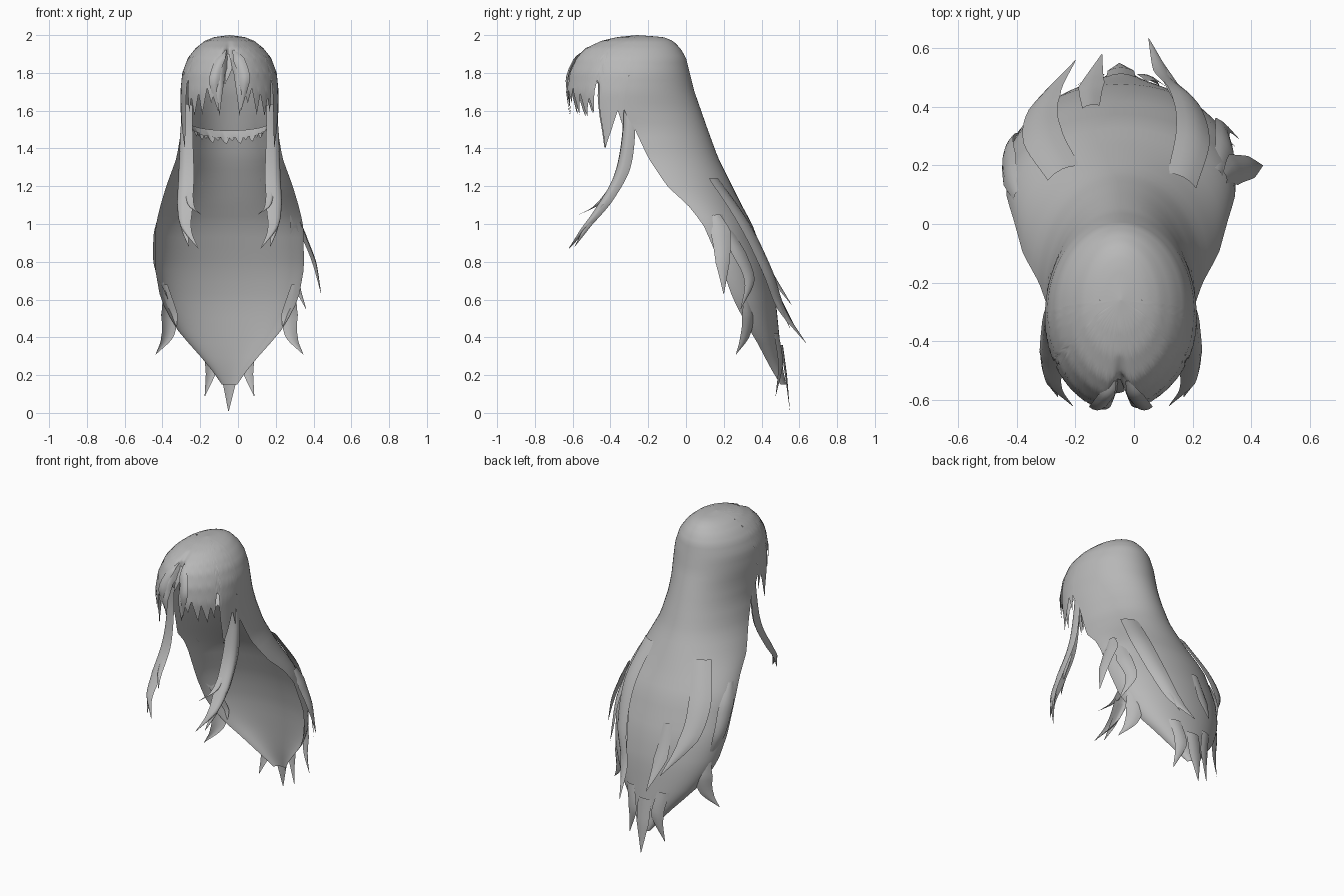
import bpy, bmesh, math
from mathutils import Vector

cube = bpy.data.objects.get("Cube")
if cube:
    bpy.data.objects.remove(cube, do_unlink=True)

CX = -0.045  # hair centre line

hair_grey = bpy.data.materials.new("hair_grey")
hair_grey.use_nodes = True
COLOUR = (0.48, 0.48, 0.48, 1)
hair_grey.diffuse_color = COLOUR
hair_grey.node_tree.nodes["Principled BSDF"].inputs["Base Color"].default_value = COLOUR

# height, half width, side y, front y, back y of the hair
SECTIONS = [
    (2.0, 0, -.26, -.26, -.26), (1.99, .08, -.26, -.36, -.12),
    (1.97, .13, -.27, -.45, -.07), (1.93, .18, -.28, -.54, -.03),
    (1.88, .22, -.29, -.59, 0), (1.8, .25, -.3, -.63, .02),
    (1.7, .26, -.32, -.645, .045), (1.6, .258, -.33, -.63, .08),
    (1.5, .255, -.27, -.6, .115), (1.35, .28, -.2, -.57, .17),
    (1.2, .335, -.1, -.5, .245), (1.1, .365, .01, -.5, .295),
    (1.0, .39, .09, -.5, .35), (.77, .395, .19, -.5, .435),
    (.6, .365, .25, -.5, .475), (.45, .285, .33, -.5, .49),
    (.35, .2, .39, -.5, .5), (.25, .11, .44, -.5, .51), (.15, .04, .5, -.5, .53)]

# angle from the front, height of the jagged fringe edge
FRINGE = [(0, 1.87), (5, 1.8), (12, 1.57), (16, 1.72), (22, 1.64), (27, 1.72),
          (34, 1.58), (39, 1.69), (46, 1.57), (51, 1.67), (56, 1.59), (59, 1.76),
          (62, 1.74), (66, 1.4), (76, 1.5), (84, 1.6), (90, 1.5)]


def lookup(table, key):
    """Linear interpolation in a table sorted by its first column."""
    for a, b in zip(table, table[1:]):
        if min(a[0], b[0]) <= key <= max(a[0], b[0]):
            t = (key - a[0]) / (b[0] - a[0])
            return [p + (q - p) * t for p, q in zip(a, b)][1:]
    return list(table[-1][1:])


def make_grid(name, rows):
    """Smooth surface through rows of points."""
    n = len(rows[0])
    bm = bmesh.new()
    verts = [[bm.verts.new(p) for p in r] for r in rows]
    for low, high in zip(verts, verts[1:]):
        for j in range(n - 1):
            bm.faces.new((low[j], low[j + 1], high[j + 1], high[j]))
    bmesh.ops.remove_doubles(bm, verts=bm.verts, dist=1e-5)
    mesh = bpy.data.meshes.new(name)
    bm.to_mesh(mesh)
    bm.free()
    mesh.materials.append(hair_grey)
    mesh.shade_smooth()
    bpy.context.collection.objects.link(bpy.data.objects.new(name, mesh))


def cap_point(deg, u):
    a = math.radians(deg)
    bottom = lookup(FRINGE, abs(deg))[0]
    z = 2 - (2 - bottom) * u ** 2
    w, side, front, _ = lookup(SECTIONS, z)
    if z < 1.6:
        w, side = .258, -.33
    # parting groove over the forehead, and a slightly flatter left side
    groove = .19 * math.exp(-(deg / 7) ** 2) * min(1, max(0, (1.98 - z) / .08))
    flat = .03 * max(0, math.sin(a)) * min(1, max(0, (1.97 - z) / .2)) * math.cos(a)
    depth = (side - front) * (1 - groove) - flat
    return (CX + w * math.sin(a), side - depth * math.cos(a), z)


def mane_point(deg, z, lift=0):
    """Point on the mane at an angle from the back, lifted off the surface."""
    a = math.radians(deg)
    w, side, _, back = lookup(SECTIONS, z)
    p = Vector((CX - w * math.sin(a), side + (back - side) * math.cos(a), z))
    return p + mane_normal(deg) * lift


def mane_normal(deg):
    a = math.radians(deg)
    return Vector((-.25 * math.sin(a), .39 * math.cos(a), 0)).normalized()


# Crown with fringe, and the long mane behind it
make_grid("fringe_cap", [[cap_point(d, i / 24) for d in range(-90, 91)] for i in range(25)])
make_grid("mane", [[mane_point(d, 2 - 1.85 * (i / 50) ** 2) for d in range(-90, 91, 5)]
                   for i in range(51)])


def lock(name, points, widths, across, bulge=(0, 0, 0), steps=6):
    """Tapered ribbon of hair along a smooth path."""
    pts = [Vector(p) for p in points]
    pts = [2 * pts[0] - pts[1]] + pts + [2 * pts[-1] - pts[-2]]
    across, bulge = Vector(across).normalized(), Vector(bulge)
    rows = []
    for k in range(len(points) - 1):
        p0, p1, p2, p3 = pts[k:k + 4]
        for s in range(steps + (k == len(points) - 2)):
            t = s / steps
            c = .5 * (2 * p1 + (p2 - p0) * t + (2 * p0 - 5 * p1 + 4 * p2 - p3) * t * t
                      + (3 * p1 - p0 - 3 * p2 + p3) * t ** 3)
            w = widths[k] + (widths[k + 1] - widths[k]) * t
            rows.append([c + across * w * f + bulge * w * (1 - 4 * f * f)
                         for f in (-.5, -.25, 0, .25, .5)])
    make_grid(name, rows)


def mane_lock(name, path, tip, widths):
    """Lock that lies on the mane and ends in a free tip."""
    normal = mane_normal(path[0][0])
    lock(name, [mane_point(*p) for p in path] + [tip], widths + [.003],
         (normal.y, -normal.x, 0), normal * .12)


# Locks repeated on both sides of the centre line
for side, label in ((-1, "right"), (1, "left")):
    def m(x, y, z):
        return (CX + side * x, y, z)
    # Long locks in front of the shoulders
    across, out = (side * .6, .75, .3), (side * .35, -.2, 0)
    lock(f"front_lock_{label}",
         [m(.218, -.31, 1.64), m(.222, -.305, 1.47), m(.222, -.34, 1.27), m(.23, -.435, 1.1),
          m(.225, -.53, .98), m(.165, -.62, .87)], [.07, .095, .115, .115, .08, .005], across, out)
    lock(f"front_lock_tip_{label}",
         [m(.215, -.38, 1.2), m(.2, -.47, 1.1), m(.15, -.565, 1.05)], [.07, .05, .004], across, out)
    lock(f"front_lock_end_{label}",
         [m(.245, -.44, 1.1), m(.235, -.53, .97), m(.215, -.59, .88)], [.08, .05, .004], across, out)
    # Flicked tips low on both sides of the mane
    lock(f"side_flick_{label}",
         [m(.34, .31, .68), m(.318, .33, .52), m(.33, .31, .4), m(.39, .265, .31)],
         [.03, .11, .08, .003], (side * .8, -.6, 0), (side * .08, .1, 0))
    # Strand swept down beside the parting
    lock(f"parting_strand_{label}",
         [m(.02, -.535, 1.92), m(.05, -.585, 1.87), m(.08, -.625, 1.76), m(.06, -.61, 1.6)],
         [.01, .06, .06, .003], (1, 0, .25), (0, -.2, 0))
    # Outer pointed ends at the bottom of the mane
    mane_lock(f"mane_end_{label}", [(-side * 28, .42, .002), (-side * 45, .26, .015)],
              m(.13, .475, .09), [.08, .08])

mane_lock("mane_end_middle", [(0, .36, .002), (0, .2, .004)], (-.05, .55, .01), [.1, .09])

# Loose strand in the parting
lock("parting_wisp", [(-.06, -.53, 1.9), (-.05, -.57, 1.82), (-.07, -.58, 1.74)],
     [.03, .035, .003], (1, 0, 0))

# Separate locks lying over the mane
mane_lock("back_lock_left", [(-40, 1.24, .006), (-38, 1.0, .015), (-32, .75, .03), (-24, .55, .045)],
          (.05, .635, .37), [.11, .13, .12, .09])
mane_lock("back_lock_left_tip", [(-35, .85, .01), (-27, .62, .03)], (.1, .55, .45), [.06, .07])
mane_lock("back_lock_right", [(36, 1.22, .006), (42, .98, .015), (38, .78, .04)],
          (-.2, .56, .57), [.12, .14, .12])
mane_lock("back_lock_middle", [(15, .85, .003), (15, .64, .02)], (-.11, .58, .45), [.06, .09])
mane_lock("side_lock_right", [(75, 1.08, 0), (74, .95, .004), (72, .78, .008)],
          (-.37, .31, .6), [.04, .11, .09])
mane_lock("rear_side_lock_left", [(-62, 1.05, 0), (-62, .85, .008), (-62, .7, .015)],
          (.36, .29, .55), [.04, .1, .07])
lock("side_lock_left", [(.31, .16, 1.05), (.34, .185, .95), (.4, .195, .8), (.44, .2, .63)],
     [.04, .11, .08, .003], (-.3, 1, .2), (.15, 0, 0))

# Nape hair with a ragged lower edge
nape = []
for row in range(3):
    ring = []
    for i in range(33):
        a = math.radians(-80 + i * 5)
        ragged = (0, .03, .015, .035, .01)[i % 5] * (row == 2)
        ring.append((CX + (.215 - .02 * row) * math.sin(a),
                     -.22 + (.22 - .04 * row) * math.cos(a),
                     1.54 - .045 * math.cos(a) - .036 * row + ragged))
    nape.append(ring)
make_grid("nape_hair", nape)
